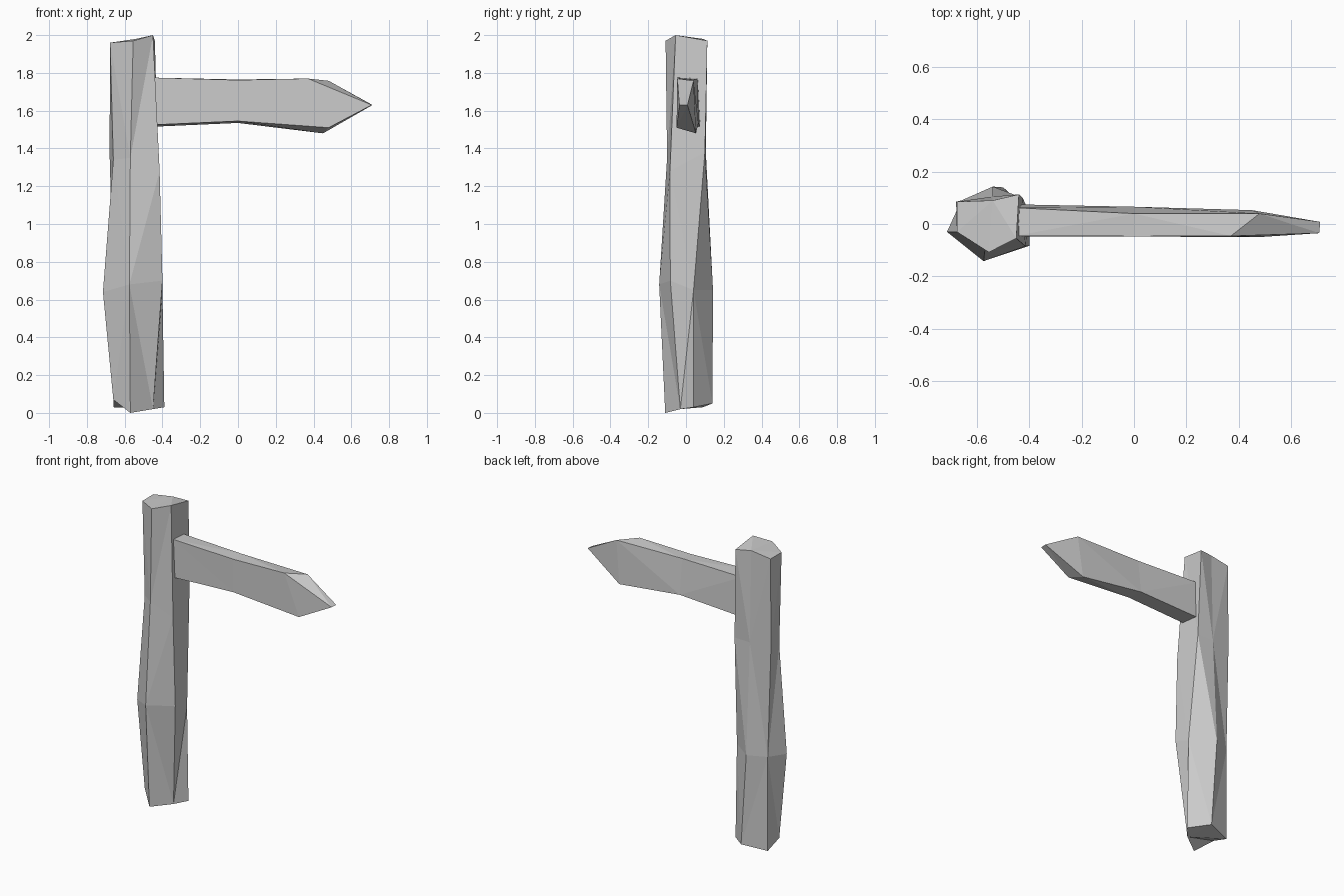
import bpy, bmesh


def loft(name, rings):
    """Skin a closed, faceted solid through rings of matching corner counts."""
    bm = bmesh.new()
    loops = [[bm.verts.new(p) for p in ring] for ring in rings]
    n = len(loops[0])
    for a, b in zip(loops, loops[1:]):
        for i in range(n):
            j = (i + 1) % n
            bm.faces.new((a[i], a[j], b[j], b[i]))
    bm.faces.new(loops[0][::-1])
    bm.faces.new(loops[-1])
    # Merge doubled corners (the arm's tip) and triangulate the warped facets
    bmesh.ops.remove_doubles(bm, verts=bm.verts[:], dist=1e-4)
    bmesh.ops.triangulate(bm, faces=bm.faces[:])
    bmesh.ops.recalc_face_normals(bm, faces=bm.faces[:])
    mesh = bpy.data.meshes.new(name)
    bm.to_mesh(mesh)
    bm.free()
    obj = bpy.data.objects.new(name, mesh)
    bpy.context.collection.objects.link(obj)
    return obj


# Rough-hewn six-sided post: front, front right, back right, back, back left, front left
loft("post", [
    [(-.57, -.11, 0), (-.45, -.03, .02), (-.39, .04, .03),
     (-.50, .14, .05), (-.66, .09, .03), (-.66, -.03, .07)],
    [(-.575, -.142, .68), (-.40, -.083, .70), (-.40, .04, .65),
     (-.54, .143, .65), (-.66, .09, .65), (-.715, -.03, .64)],
    [(-.57, -.10, 1.35), (-.415, -.085, 1.28), (-.425, .10, 1.38),
     (-.54, .105, 1.38), (-.68, .085, 1.38), (-.66, -.03, 1.34)],
    [(-.555, -.108, 1.97), (-.45, -.055, 2.0), (-.44, .113, 1.97),
     (-.54, .09, 1.98), (-.677, .085, 1.96), (-.677, -.03, 1.96)],
])

# Pointed sign board: front bottom, back bottom, back top, front top
loft("pointing_board", [
    [(-.45, -.047, 1.525), (-.45, .075, 1.515), (-.45, .062, 1.77), (-.45, -.045, 1.775)],
    [(0, -.048, 1.545), (0, .066, 1.535), (0, .04, 1.765), (0, -.047, 1.762)],
    [(.48, -.05, 1.51), (.45, .053, 1.48), (.48, .04, 1.758), (.37, -.046, 1.77)],
    [(.708, -.035, 1.63), (.712, .008, 1.63), (.712, .008, 1.63), (.708, -.035, 1.63)],
])
